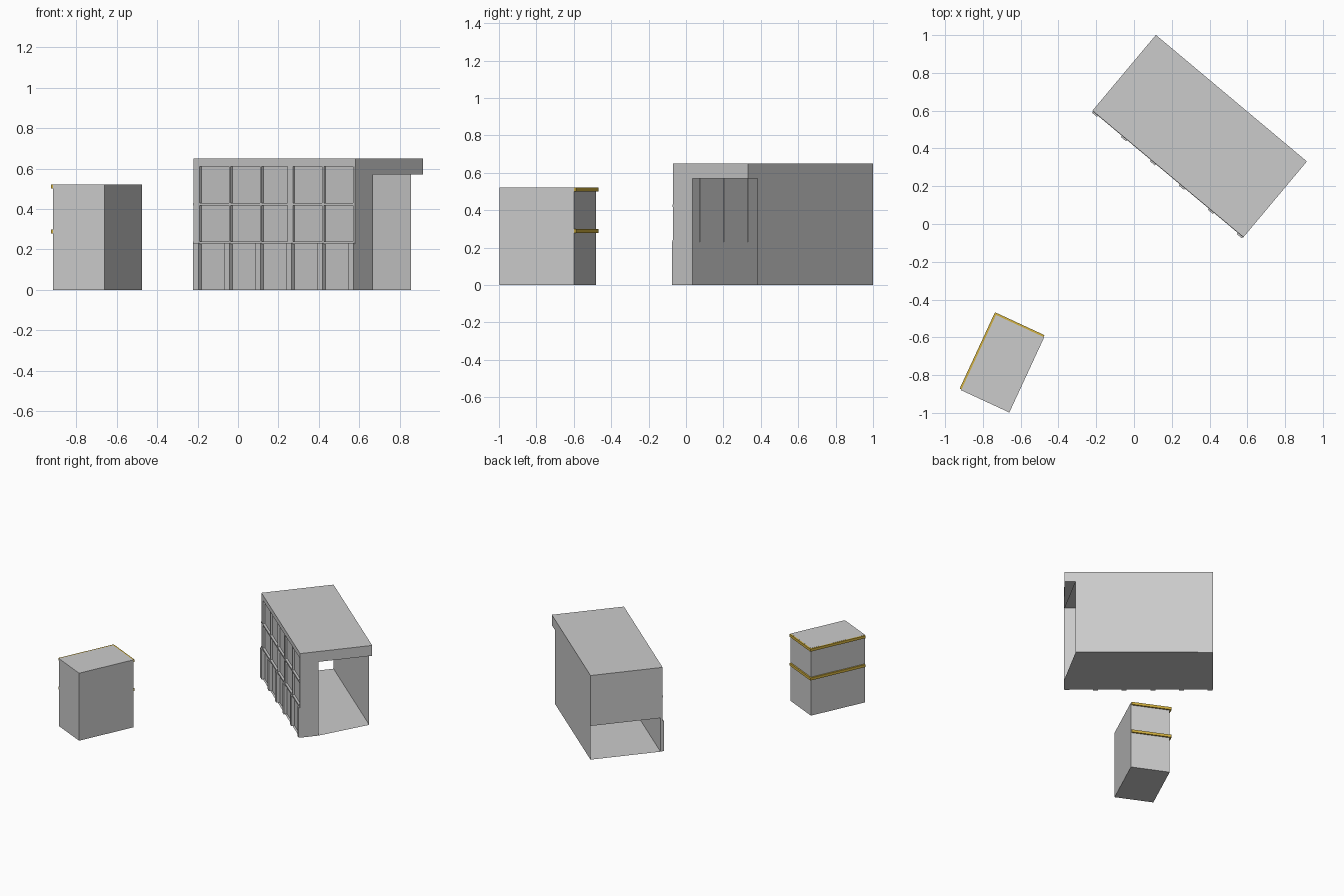
import bpy, bmesh
from math import radians
from mathutils import Matrix, Vector

if "Cube" in bpy.data.objects:
    bpy.data.objects.remove(bpy.data.objects["Cube"])


def frame(x, y, angle):
    return Matrix.Translation((x, y, 0)) @ Matrix.Rotation(radians(angle), 4, 'Z')


def finish(name, bm, mat, material=None):
    mesh = bpy.data.meshes.new(name)
    bm.to_mesh(mesh)
    bm.free()
    obj = bpy.data.objects.new(name, mesh)
    obj.matrix_world = mat
    bpy.context.collection.objects.link(obj)
    if material:
        mesh.materials.append(material)
    return obj


def boxes(name, mat, extents, material=None):
    """One object from boxes given as (x0, x1, y0, y1, z0, z1)."""
    bm = bmesh.new()
    for x0, x1, y0, y1, z0, z1 in extents:
        centre = Vector((x0 + x1, y0 + y1, z0 + z1)) / 2
        size = Matrix.Diagonal((x1 - x0, y1 - y0, z1 - z0, 1))
        bmesh.ops.create_cube(bm, size=1, matrix=Matrix.Translation(centre) @ size)
    return finish(name, bm, mat, material)


def panels(name, mat, polygons):
    """Thin-sheet walls, one polygon each."""
    bm = bmesh.new()
    for poly in polygons:
        bm.faces.new([bm.verts.new(p) for p in poly])
    bmesh.ops.remove_doubles(bm, verts=bm.verts, dist=0.0005)
    return finish(name, bm, mat)


gold = bpy.data.materials.new("gold_trim")
gold.diffuse_color = (0.65, 0.44, 0.05, 1)
gold.use_nodes = True
gold.node_tree.nodes["Principled BSDF"].inputs["Base Color"].default_value = gold.diffuse_color

# Large hollow building: x runs along the facade, y goes into the depth
L, W, H = 1.043, 0.523, 0.65
LC, Q, TOP, R = L - 0.08, 0.135, 0.57, 0.015
hall = frame(-0.22, 0.60, -39.95)

panels("hall_floor", hall, [[(0, 0, 0), (0, W, 0), (LC, W, 0), (L, Q, 0), (L, 0, 0)]])
panels("hall_shell", hall, [
    [(0, 0, H), (L, 0, H), (L, W, H), (0, W, H)],
    [(0, W, 0), (0, W, H), (L, W, H), (L, W, TOP), (LC, W, TOP), (LC, W, 0)],
    [(L, 0, 0), (L, Q, 0), (L, Q, TOP), (L, W, TOP), (L, W, H), (L, 0, H)],
    [(0, 0, 0.26), (0, 0, H), (0, W, H), (0, W, 0.26)],
    [(L, Q, TOP), (LC, W, TOP), (L, W, TOP)],
])
panels("facade_panel", hall, [[(0, R, 0), (L, R, 0), (L, R, H), (0, R, H)]])

# Facade grid: five bays, three storeys
bays = [0.04 + 0.2 * i for i in range(6)]
boxes("facade_mullions", hall,
      [(0, 0.04, 0, R, 0, H)]
      + [(u - (0.035 if i == 3 else 0.012), u, 0, R + 0.003, 0.23, 0.61)
         for i, u in enumerate(bays) if i])
boxes("facade_ledges", hall, [(0, L, -0.002, R, z - 0.012, z) for z in (0.24, 0.43)]
      + [(0, L, 0, R, 0.61, H)])
boxes("ground_pilasters", hall,
      [(max(u - 0.035, -0.005), u, -0.01, R, 0, 0.232) for u in bays])

# Small building with gold bands on two sides
block = frame(-0.915, -0.88, -24.85)
boxes("small_block", block, [(0, 0.281, 0, 0.439, 0, 0.5215)])
boxes("gold_bands", block,
      [(-0.011, 0.277, 0.004, 0.45, z - 0.02, z) for z in (0.298, 0.521)], gold)
